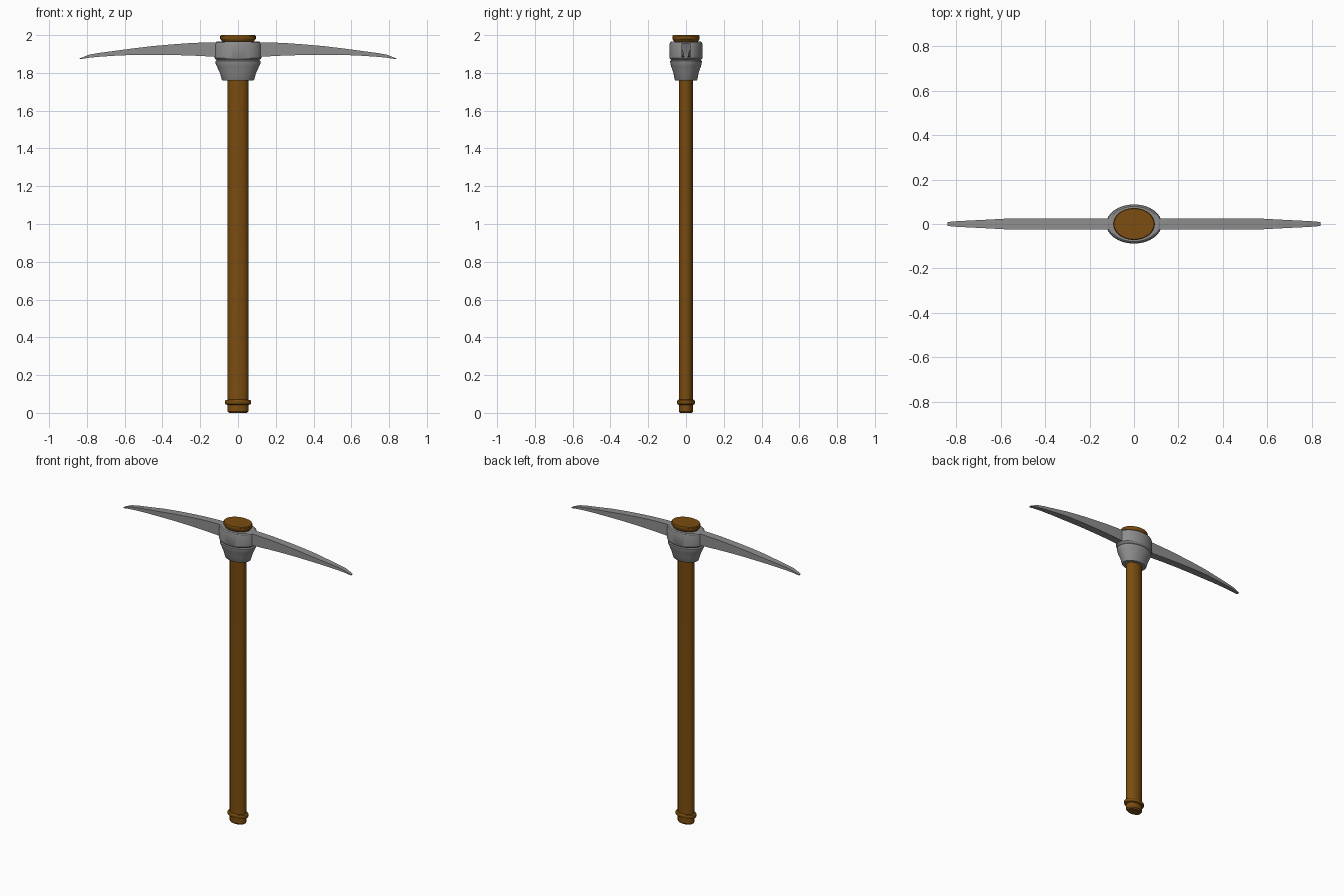
import bpy, bmesh, math

if "Cube" in bpy.data.objects:
    bpy.data.objects.remove(bpy.data.objects["Cube"])


def finish(name, bm, material=None, angle=30):
    bmesh.ops.recalc_face_normals(bm, faces=bm.faces)
    mesh = bpy.data.meshes.new(name)
    bm.to_mesh(mesh)
    bm.free()
    ob = bpy.data.objects.new(name, mesh)
    bpy.context.collection.objects.link(ob)
    if material:
        mesh.materials.append(material)
    bpy.ops.object.select_all(action='DESELECT')
    ob.select_set(True)
    bpy.context.view_layer.objects.active = ob
    bpy.ops.object.shade_smooth_by_angle(angle=math.radians(angle))
    return ob


def loft(bm, rings):
    """Bridge equal-sized point rings and cap both ends."""
    loops = [[bm.verts.new(p) for p in r] for r in rings]
    n = len(loops[0])
    for a, b in zip(loops, loops[1:]):
        for i in range(n):
            j = (i + 1) % n
            bm.faces.new((a[i], a[j], b[j], b[i]))
    bm.faces.new(loops[0][::-1])
    bm.faces.new(loops[-1])


def oval_loft(name, profile, material=None, n=32):
    """Profile rows: z, half width in x, half depth in y."""
    bm = bmesh.new()
    loft(bm, [[(rx * math.cos(math.tau * i / n), ry * math.sin(math.tau * i / n), z)
               for i in range(n)] for z, rx, ry in profile])
    return finish(name, bm, material)


wood = bpy.data.materials.new("wood")
wood.diffuse_color = (0.20, 0.075, 0.005, 1)
wood.use_nodes = True
wood.node_tree.nodes["Principled BSDF"].inputs["Base Color"].default_value = wood.diffuse_color
steel = bpy.data.materials.new("steel")
steel.diffuse_color = (0.27, 0.27, 0.27, 1)
steel.use_nodes = True
steel.node_tree.nodes["Principled BSDF"].inputs["Base Color"].default_value = steel.diffuse_color

# Wooden handle with grip ring and flared top
oval_loft("handle", [
    (0.0, 0.048, 0.031), (0.008, 0.055, 0.038),
    (0.042, 0.055, 0.038), (0.046, 0.068, 0.045), (0.05, 0.07, 0.047),
    (0.062, 0.07, 0.047), (0.067, 0.067, 0.044), (0.07, 0.055, 0.038),
    (1.76, 0.055, 0.038), (1.90, 0.066, 0.052), (1.962, 0.08, 0.06),
    (1.972, 0.088, 0.068), (1.98, 0.094, 0.072), (1.995, 0.094, 0.072),
    (2.0, 0.09, 0.069)], wood)

# Steel socket: tapered lower cup and the eye band above it
oval_loft("socket", [
    (1.76, 0.082, 0.057), (1.765, 0.086, 0.06), (1.80, 0.096, 0.067),
    (1.835, 0.112, 0.079), (1.85, 0.119, 0.083), (1.862, 0.12, 0.084),
    (1.868, 0.112, 0.079), (1.873, 0.119, 0.084), (1.88, 0.125, 0.088),
    (1.95, 0.125, 0.088), (1.96, 0.121, 0.085), (1.965, 0.113, 0.079)], steel)

# Curved pick blade, mirrored to the other side; rows: x, bottom, top, half depth
blade = [
    (0.09, 1.883, 1.962, 0.025), (0.15, 1.887, 1.962, 0.025),
    (0.25, 1.892, 1.958, 0.025), (0.36, 1.895, 1.95, 0.025),
    (0.46, 1.896, 1.941, 0.025), (0.56, 1.895, 1.929, 0.025),
    (0.65, 1.891, 1.917, 0.02), (0.74, 1.885, 1.905, 0.0155),
    (0.79, 1.88, 1.896, 0.013), (0.84, 1.872, 1.876, 0.009)]
bm = bmesh.new()
loft(bm, [[(x, -d, b), (x, d, b), (x, d, t), (x, -d, t)] for x, b, t, d in blade])
ob = finish("pick_blades", bm, steel)
ob.modifiers.new("mirror", 'MIRROR').use_mirror_merge = False
